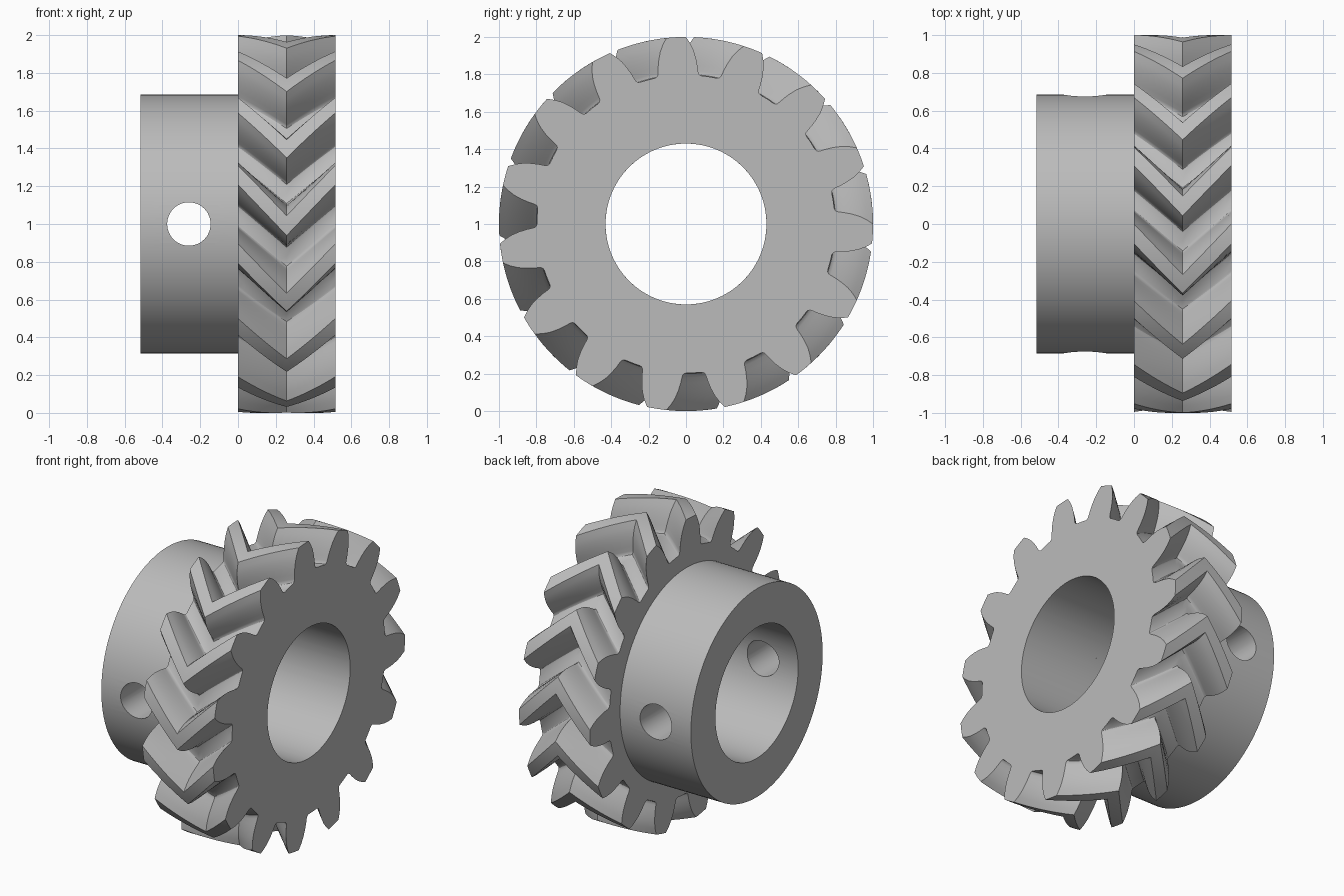
import bpy, bmesh, math

cube = bpy.data.objects.get("Cube")
if cube:
    bpy.data.objects.remove(cube, do_unlink=True)

TEETH = 15
PITCH = 360 / TEETH
PHASE = 21        # angle of the first tooth at the end faces, from +z towards +y
TWIST = 15.5      # herringbone sweep from the end faces to the middle
WIDTH = 0.515
BORE = 0.43
HUB_R = 0.685

steel = bpy.data.materials.new("plain_grey")
steel.use_nodes = True
grey = (0.5, 0.5, 0.5, 1)
steel.diffuse_color = grey
steel.node_tree.nodes["Principled BSDF"].inputs["Base Color"].default_value = grey


def point(x, radius, degrees):
    a = math.radians(degrees)
    return (x, radius * math.sin(a), 1 + radius * math.cos(a))


def ring_solid(name, sections):
    """Closed solid lofted through rings; the last ring joins the first."""
    bm = bmesh.new()
    rings = [[bm.verts.new(point(x, r, a)) for r, a in loop] for x, loop in sections]
    for ring, following in zip(rings, rings[1:] + rings[:1]):
        n = len(ring)
        for i in range(n):
            j = (i + 1) % n
            bm.faces.new((ring[i], ring[j], following[j], following[i]))
    bmesh.ops.recalc_face_normals(bm, faces=bm.faces)
    mesh = bpy.data.meshes.new(name)
    bm.to_mesh(mesh)
    bm.free()
    mesh.materials.append(steel)
    obj = bpy.data.objects.new(name, mesh)
    bpy.context.collection.objects.link(obj)
    return obj


def smooth(obj):
    bpy.ops.object.select_all(action="DESELECT")
    obj.select_set(True)
    bpy.context.view_layer.objects.active = obj
    bpy.ops.object.shade_smooth_by_angle(angle=math.radians(30))


# Tooth outline: half of one tooth as (radius, half angle), tip to root
half = [(1, 0), (1, 1.5), (1, 3), (0.965, 4.4), (0.93, 5.5), (0.89, 6.4), (0.85, 7.1),
        (0.82, 7.5), (0.807, 7.8), (0.8, 8.3), (0.797, 9), (0.797, 12)]
tooth = [(r, -a) for r, a in reversed(half[1:])] + half[:-1]
outline = [(r, PHASE + PITCH * k + a) for k in range(TEETH) for r, a in tooth]

# Toothed wheel with a V-shaped sweep and a plain bore
STEPS = 16
sections = []
for i in range(STEPS + 1):
    t = i / STEPS
    turn = TWIST * (1 - abs(2 * t - 1))
    sections.append((WIDTH * t, [(r, a - turn) for r, a in outline]))
bore_loop = [(BORE, a) for r, a in outline]
sections += [(WIDTH, bore_loop), (0, bore_loop)]
smooth(ring_solid("toothed_wheel", sections))


# Hub collar
def circle(radius, count=128):
    return [(radius, 360 * i / count) for i in range(count)]


hub = ring_solid("hub_collar", [(-WIDTH, circle(HUB_R)), (0, circle(HUB_R)),
                                (0, circle(BORE)), (-WIDTH, circle(BORE))])

# Cross pin hole through both walls of the collar
bpy.ops.mesh.primitive_cylinder_add(vertices=48, radius=0.115, depth=2,
                                    location=(-0.26, 0, 1), rotation=(math.pi / 2, 0, 0))
cutter = bpy.context.object
cutter.name = "pin_hole_cutter"
cutter.hide_render = True
cutter.data.materials.append(steel)
cut = hub.modifiers.new("pin_hole", "BOOLEAN")
cut.operation = "DIFFERENCE"
cut.solver = "EXACT"
cut.object = cutter
bpy.context.view_layer.objects.active = hub
bpy.ops.object.modifier_apply(modifier=cut.name)
bpy.data.objects.remove(cutter, do_unlink=True)
smooth(hub)
